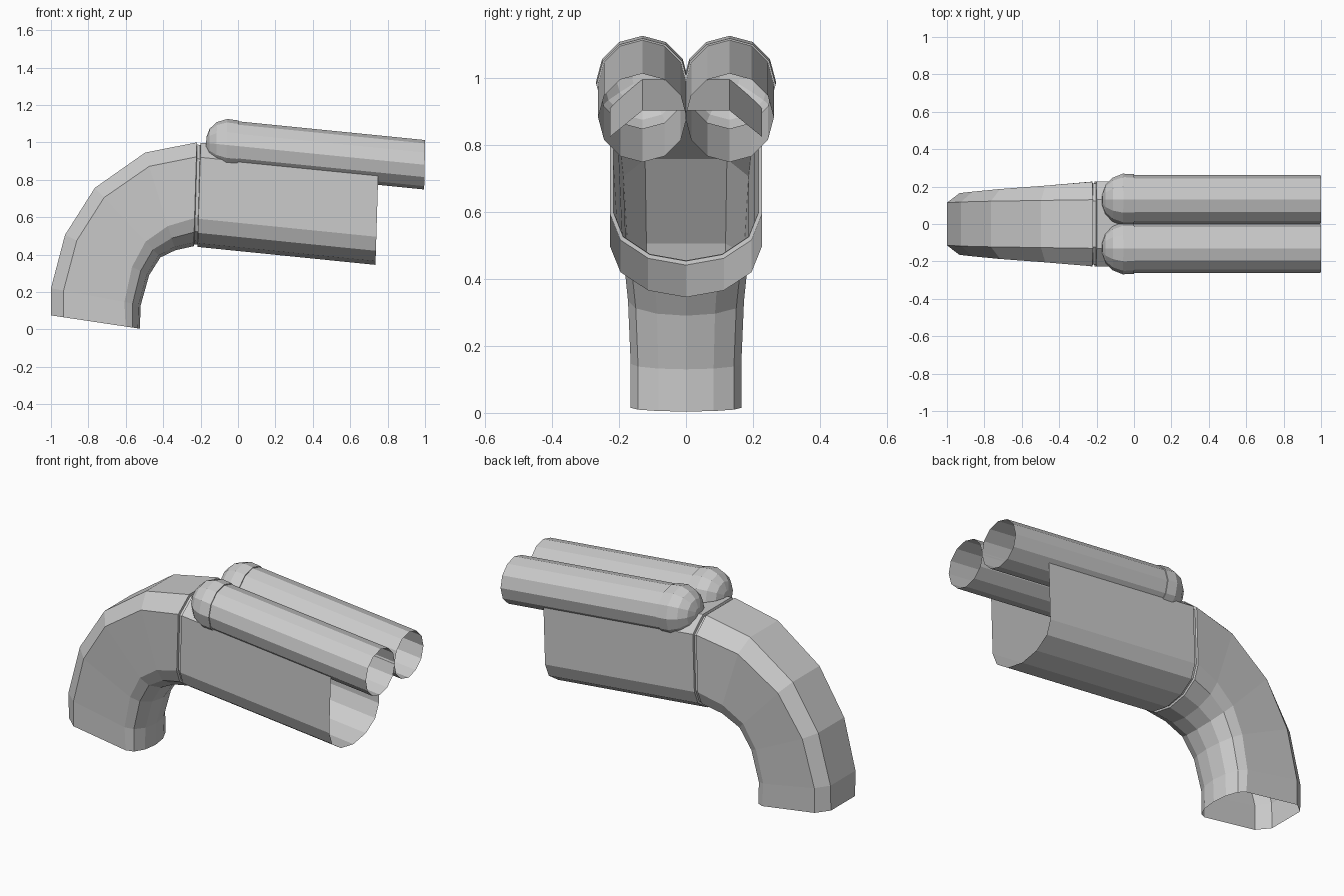
import bpy, bmesh
from math import cos, sin, pi

if "Cube" in bpy.data.objects:
    bpy.data.objects.remove(bpy.data.objects["Cube"])


def loft(name, rings, cap_start=False):
    """Skin a list of closed rings that all have the same point count."""
    bm = bmesh.new()
    rows = [[bm.verts.new(p) for p in ring] for ring in rings]
    n = len(rows[0])
    for a, b in zip(rows, rows[1:]):
        for i in range(n):
            j = (i + 1) % n
            bm.faces.new((a[i], a[j], b[j], b[i]))
    if cap_start:
        bm.faces.new(rows[0])
    bmesh.ops.recalc_face_normals(bm, faces=bm.faces[:])
    mesh = bpy.data.meshes.new(name)
    bm.to_mesh(mesh)
    bm.free()
    ob = bpy.data.objects.new(name, mesh)
    bpy.context.collection.objects.link(ob)
    return ob


def section(outer, inner, half_w, flat, corner, side):
    """Chamfered flat top, straight sides, rounded underside.
    outer / inner are the (x, z) ends of the section's centre line."""
    half = [(flat, 0), (half_w, corner)]
    for k in range(4):
        a = k * pi / 6
        half.append((half_w * cos(a), side + (1 - side) * sin(a)))
    half[-1] = (0, 1)
    prof = half + [(-w, t) for w, t in reversed(half[:-1])]
    return [(outer[0] + (inner[0] - outer[0]) * t, w,
             outer[1] + (inner[1] - outer[1]) * t) for w, t in prof]


# curved grip, open at both ends: outer point, inner point, half width
stations = [
    ((-1.0, 0.075), (-0.525, 0.004), 0.165),
    ((-1.0, 0.22), (-0.52, 0.13), 0.165),
    ((-0.925, 0.505), (-0.475, 0.29), 0.173),
    ((-0.765, 0.757), (-0.415, 0.385), 0.187),
    ((-0.497, 0.945), (-0.335, 0.423), 0.205),
    ((-0.22, 1.0), (-0.237, 0.445), 0.226),
]
rings = []
for i, (o, n, w) in enumerate(stations):
    f = i / 5
    rings.append(section(o, n, w, 0.11 + 0.02 * f, 0.14, 0.84 - 0.11 * f))
# narrow recessed groove joining grip and receiver
rings.append(section((-0.218, 0.988), (-0.233, 0.455), 0.216, 0.124, 0.14, 0.73))
rings.append(section((-0.202, 0.986), (-0.217, 0.453), 0.216, 0.124, 0.14, 0.73))
rings.append(section((-0.199, 0.998), (-0.216, 0.441), 0.226, 0.13, 0.14, 0.73))
loft("grip", rings)

# long receiver shell under the barrels, open at both ends
loft("receiver", [
    section((-0.199, 0.998), (-0.216, 0.441), 0.226, 0.13, 0.14, 0.73),
    section((0.752, 0.902), (0.735, 0.345), 0.226, 0.13, 0.14, 0.73)])


def tube_ring(x, r, y=0.13):
    zc = 0.98 - 0.1 * x
    return [(x + 0.02 * r * cos(a), y + r * sin(a), zc + r * cos(a))
            for a in (k * pi / 6 for k in range(12))]


# pair of twelve-sided barrels with domed rear caps
for label, side in (("left", 1), ("right", -1)):
    y = 0.13 * side
    loft(label + "_barrel", [tube_ring(0, 0.132, y), tube_ring(0.998, 0.132, y)])
    dome = [(-0.17, 0.03), (-0.153, 0.078), (-0.115, 0.117), (-0.06, 0.139),
            (0.0, 0.137), (0.0, 0.132)]
    loft(label + "_barrel_cap", [tube_ring(x, r, y) for x, r in dome], cap_start=True)
